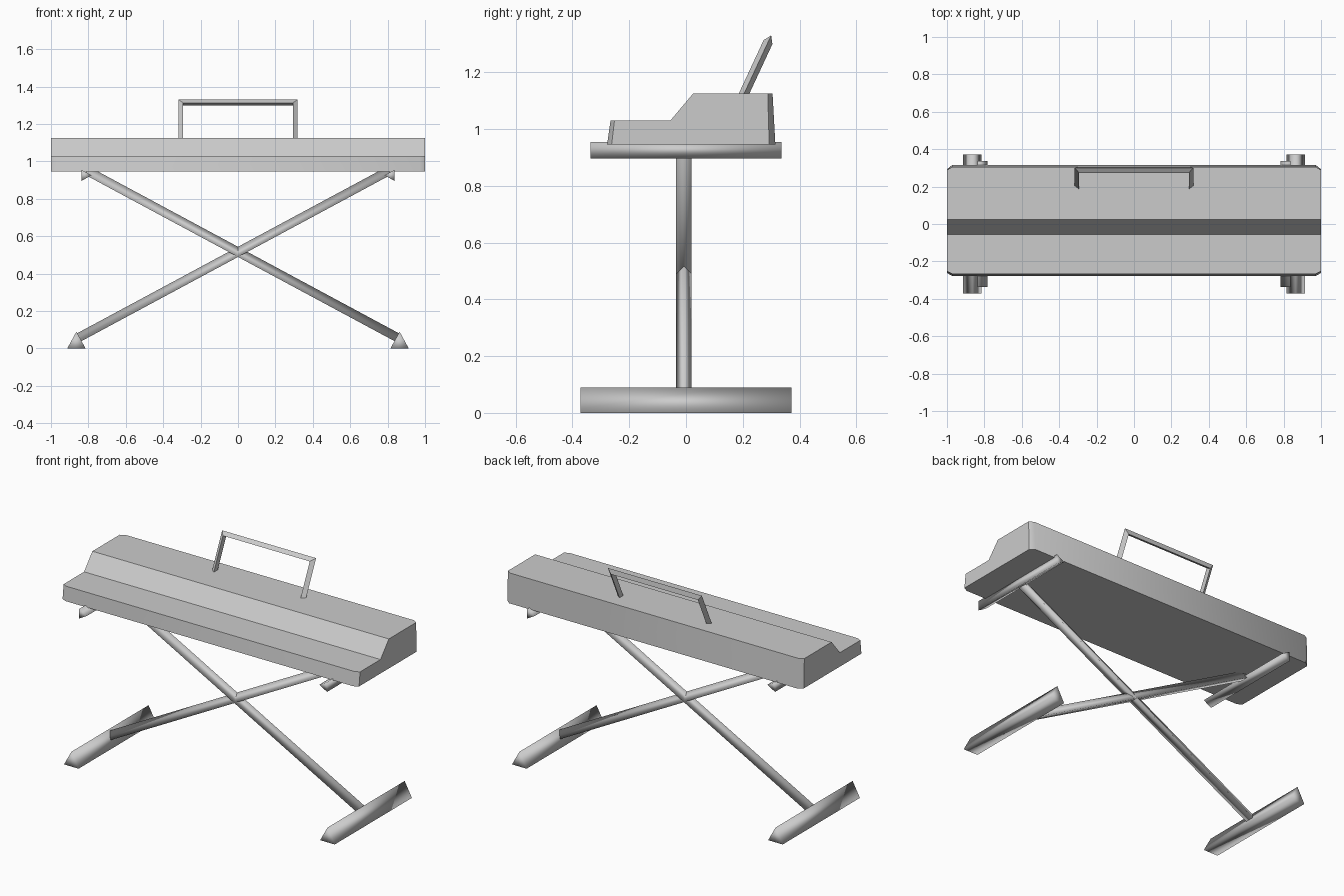
import bpy
import bmesh
import math
from mathutils import Vector

cube = bpy.data.objects.get("Cube")
if cube:
    bpy.data.objects.remove(cube, do_unlink=True)

grey = bpy.data.materials.new("plain grey")
grey.use_nodes = True
colour = (0.6, 0.6, 0.6, 1)
grey.diffuse_color = colour
grey.node_tree.nodes["Principled BSDF"].inputs["Base Color"].default_value = colour


def loft(name, sections, sharp=None):
    """Skin matching cross-sections and cap both ends."""
    bm = bmesh.new()
    rings = [[bm.verts.new(p) for p in s] for s in sections]
    for a, b in zip(rings, rings[1:]):
        for i in range(len(a)):
            j = (i + 1) % len(a)
            bm.faces.new((a[i], a[j], b[j], b[i]))
    bm.faces.new(rings[0])
    bm.faces.new(rings[-1])
    bmesh.ops.recalc_face_normals(bm, faces=bm.faces)
    mesh = bpy.data.meshes.new(name)
    bm.to_mesh(mesh)
    bm.free()
    mesh.materials.append(grey)
    obj = bpy.data.objects.new(name, mesh)
    bpy.context.collection.objects.link(obj)
    bpy.ops.object.select_all(action="DESELECT")
    obj.select_set(True)
    bpy.context.view_layer.objects.active = obj
    if sharp:
        bpy.ops.object.shade_smooth_by_angle(angle=math.radians(sharp))
    else:
        bpy.ops.object.shade_smooth()
    return obj


# Keyboard body: stepped side profile with chamfered end corners
full = [(-0.278, 0.945), (-0.266, 1.03), (-0.055, 1.03),
        (0.025, 1.125), (0.305, 1.125), (0.315, 0.945)]
end = [(-0.262, 0.945), (-0.252, 1.03), (-0.055, 1.03),
       (0.025, 1.125), (0.288, 1.125), (0.293, 0.945)]
stations = [(-1, end), (-0.972, full), (0.972, full), (1, end)]
loft("keyboard_body", [[(x, y, z) for y, z in p] for x, p in stations], 45)

# Handle: triangular bar, flat side inward, leaning back
base = Vector((0, 0.2, 1.115))
up = Vector((0, 0.1, 0.215))
lean = up.normalized()
across = Vector((0, lean.z, -lean.y)) * 0.017
path = [(-1, 0), (-1, 1), (1, 1), (1, 0)]
sections = []
for side, t in path:
    outer = base + up * t + Vector((side * 0.317, 0, 0))
    inner = base + up * t - lean * 0.026 * t + Vector((side * 0.293, 0, 0))
    sections.append([outer, inner + across, inner - across])
loft("carry_handle", sections, 30)

for side, label in ((1, "left"), (-1, "right")):
    # Floor foot: triangular bar with its ridge on top
    foot = [(0.815, 0), (0.913, 0), (0.864, 0.09)]
    loft(label + "_foot", [[(side * x, y, z) for x, z in foot]
                           for y in (-0.372, 0.372)])
    # Support bar under the keyboard
    bar = [(0.836, 0.896), (0.836, 0.955), (0.784, 0.926)]
    loft(label + "_support_bar", [[(side * x, y, z) for x, z in bar]
                                  for y in (-0.336, 0.336)])
    # Crossing leg: triangular bar, ridge up, from foot to opposite support
    low = Vector((side * 0.855, -0.0075, 0.05))
    high = Vector((side * -0.81, -0.0075, 0.945))
    along = (high - low).normalized()
    ridge = Vector((0, 1, 0)).cross(along)
    if ridge.z < 0:
        ridge = -ridge
    width = Vector((0, 0.0275, 0))
    tri = [ridge * 0.03, ridge * -0.018 + width, ridge * -0.018 - width]
    loft(label + "_leg", [[p + c for c in tri] for p in (low, high)])
